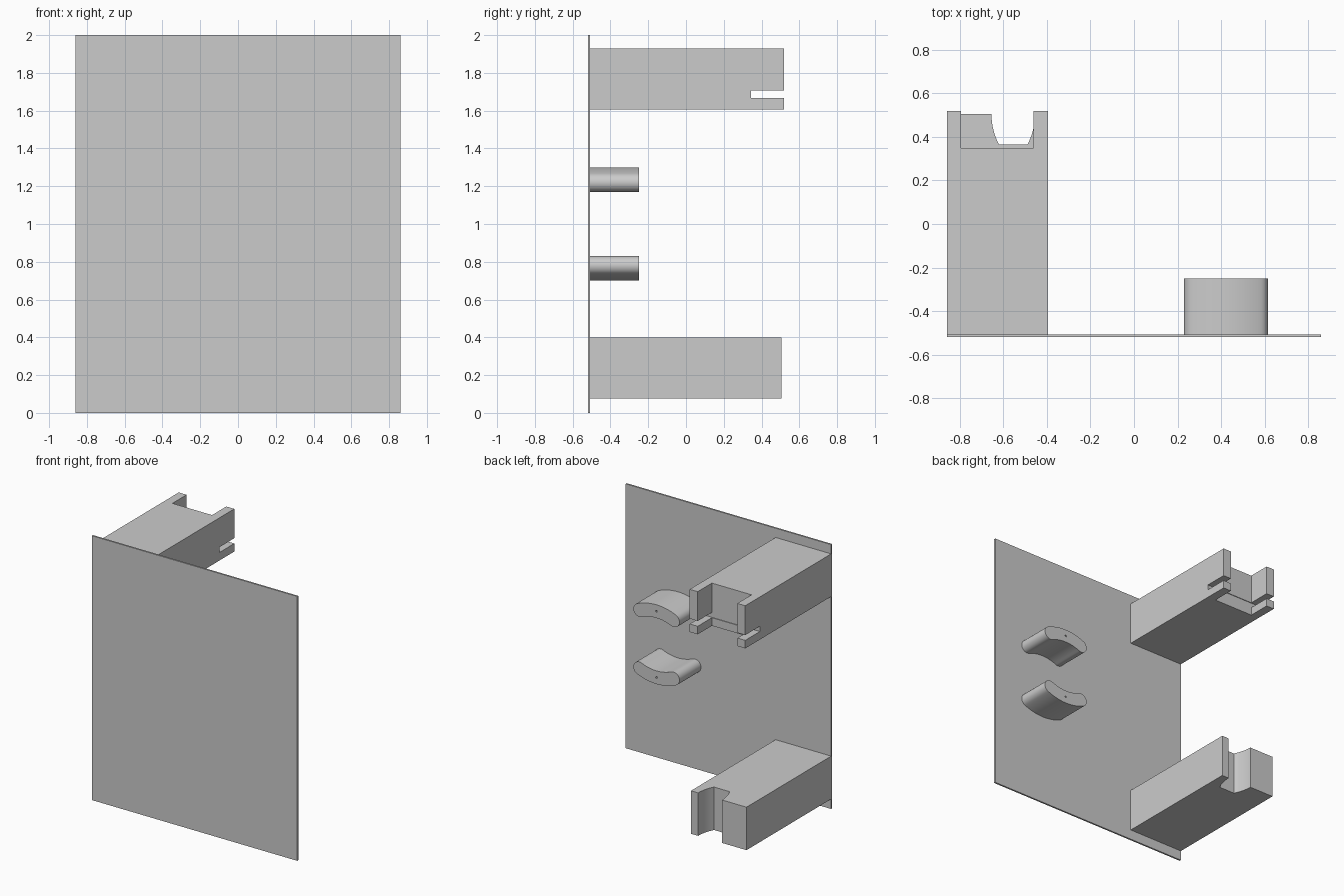
import bpy
import bmesh
from math import sin, cos, pi, asin

if "Cube" in bpy.data.objects:
    bpy.data.objects.remove(bpy.data.objects["Cube"], do_unlink=True)

grey = bpy.data.materials.new("plain grey")
grey.use_nodes = True
grey.diffuse_color = (0.6, 0.6, 0.6, 1)
grey.node_tree.nodes["Principled BSDF"].inputs["Base Color"].default_value = (0.6, 0.6, 0.6, 1)


def prism(name, profile, low, high, along="z"):
    """Extrude a closed profile: (x, y) along z, (x, z) along y, (y, z) along x."""
    place = {"z": lambda a, b, t: (a, b, t),
             "y": lambda a, b, t: (a, t, b),
             "x": lambda a, b, t: (t, a, b)}[along]
    bm = bmesh.new()
    start = [bm.verts.new(place(a, b, low)) for a, b in profile]
    end = [bm.verts.new(place(a, b, high)) for a, b in profile]
    bm.faces.new(start)
    bm.faces.new(end)
    for i in range(len(start)):
        j = (i + 1) % len(start)
        bm.faces.new((start[i], start[j], end[j], end[i]))
    bmesh.ops.recalc_face_normals(bm, faces=bm.faces)
    mesh = bpy.data.meshes.new(name)
    bm.to_mesh(mesh)
    bm.free()
    mesh.materials.append(grey)
    obj = bpy.data.objects.new(name, mesh)
    bpy.context.collection.objects.link(obj)
    return obj


def rect(a0, a1, b0, b1):
    return [(a0, b0), (a1, b0), (a1, b1), (a0, b1)]


def arc(cx, cy, r, start, stop, steps):
    return [(cx + r * cos(start + (stop - start) * i / steps),
             cy + r * sin(start + (stop - start) * i / steps)) for i in range(steps + 1)]


def select_only(obj):
    bpy.ops.object.select_all(action="DESELECT")
    obj.select_set(True)
    bpy.context.view_layer.objects.active = obj


def cut(obj, cutter):
    cutter.hide_render = True
    mod = obj.modifiers.new("cut", "BOOLEAN")
    mod.operation = "DIFFERENCE"
    mod.solver = "EXACT"
    mod.object = cutter
    select_only(obj)
    bpy.ops.object.modifier_apply(modifier=mod.name)
    bpy.data.objects.remove(cutter, do_unlink=True)


def smooth(obj):
    select_only(obj)
    bpy.ops.object.shade_smooth_by_angle(angle=pi / 6)


# Thin front panel
BACK = -0.507
prism("panel", rect(-0.86, 0.86, -0.52, BACK), 0, 2)

# Upper arm: forked end, with a slot across both prongs
LEFT, RIGHT = -0.395, -0.86
upper_arm = prism("upper_arm", [
    (RIGHT, BACK), (LEFT, BACK), (LEFT, 0.52), (-0.462, 0.52),
    (-0.462, 0.35), (-0.794, 0.35), (-0.794, 0.52), (RIGHT, 0.52)], 1.607, 1.93)
cut(upper_arm, prism("slot_cutter", rect(0.345, 0.6, 1.668, 1.708), -1, -0.3, "x"))

# Lower arm: curved notch in its end
bow = arc(-0.755, 0.505, 0.3, 0, -0.487, 8)
notch_side = [(x, 0.365 + (y - 0.365)) for x, y in bow]
notch_other = [(-1.11 - x, y) for x, y in reversed(notch_side)]
lower_arm = prism("lower_arm", [(RIGHT, BACK), (LEFT, BACK), (LEFT, 0.505)]
                  + notch_side + notch_other + [(RIGHT, 0.505)], 0.075, 0.4)
smooth(lower_arm)


# Pair of curved grips, mirrored about mid height
def grip(name, sign):
    cx, mid, half, thick, bend = 0.4225, 0.25, 0.143, 0.05, 0.356
    sweep = asin(half / bend)
    base = mid - bend
    a0, a1 = pi / 2 - sweep, pi / 2 + sweep
    outer = arc(cx, base, bend + thick, a0, a1, 20)
    cap1 = arc(cx + bend * cos(a1), base + bend * sin(a1), thick, a1, a1 + pi, 14)
    inner = arc(cx, base, bend - thick, a1, a0, 20)
    cap2 = arc(cx + bend * cos(a0), base + bend * sin(a0), thick, a0 + pi, a0 + 2 * pi, 14)
    outline = outer[:-1] + cap1[:-1] + inner[:-1] + cap2[:-1]
    obj = prism(name, [(x, 1 + sign * z) for x, z in outline], BACK, -0.25, "y")
    hole = arc(cx, 1 + sign * mid, 0.007, 0, 2 * pi, 12)[:-1]
    cut(obj, prism("hole_cutter", hole, -0.4, -0.2, "y"))
    smooth(obj)


grip("upper_grip", 1)
grip("lower_grip", -1)
